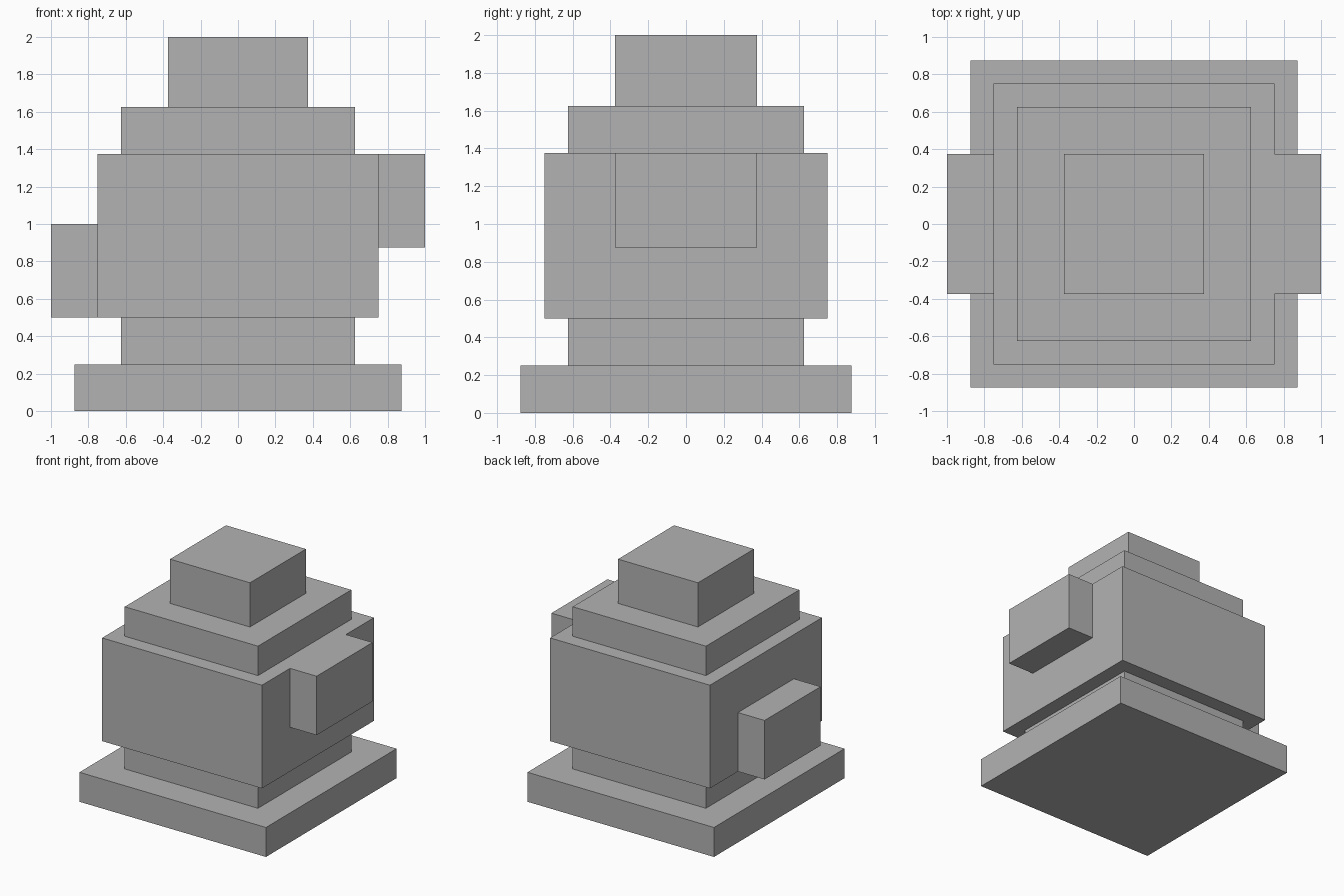
import bpy

if "Cube" in bpy.data.objects:
    bpy.data.objects.remove(bpy.data.objects["Cube"])

grey = bpy.data.materials.new("stone grey")
grey.diffuse_color = (0.45, 0.45, 0.45, 1)
grey.use_nodes = True
grey.node_tree.nodes["Principled BSDF"].inputs["Base Color"].default_value = grey.diffuse_color


def block(name, x, y, z):
    """Box spanning the given (low, high) ranges."""
    spans = (x, y, z)
    bpy.ops.mesh.primitive_cube_add(size=1, location=[(a + b) / 2 for a, b in spans])
    ob = bpy.context.object
    ob.name = name
    ob.scale = [b - a for a, b in spans]
    bpy.ops.object.transform_apply(location=False, rotation=False, scale=True)
    ob.data.materials.append(grey)
    return ob


# Stacked square tiers: name, half width, bottom, top
for name, h, low, high in (
    ("base_slab", 0.875, 0.0, 0.25),
    ("lower_neck", 0.625, 0.25, 0.5),
    ("main_body", 0.75, 0.5, 1.375),
    ("upper_step", 0.625, 1.375, 1.625),
    ("top_cap", 0.375, 1.625, 2.0),
):
    block(name, (-h, h), (-h, h), (low, high))

# Side arms: the left one sits low, the right one high
block("left_arm", (-1.0, -0.75), (-0.375, 0.375), (0.5, 1.0))
block("right_arm", (0.75, 1.0), (-0.375, 0.375), (0.875, 1.375))
